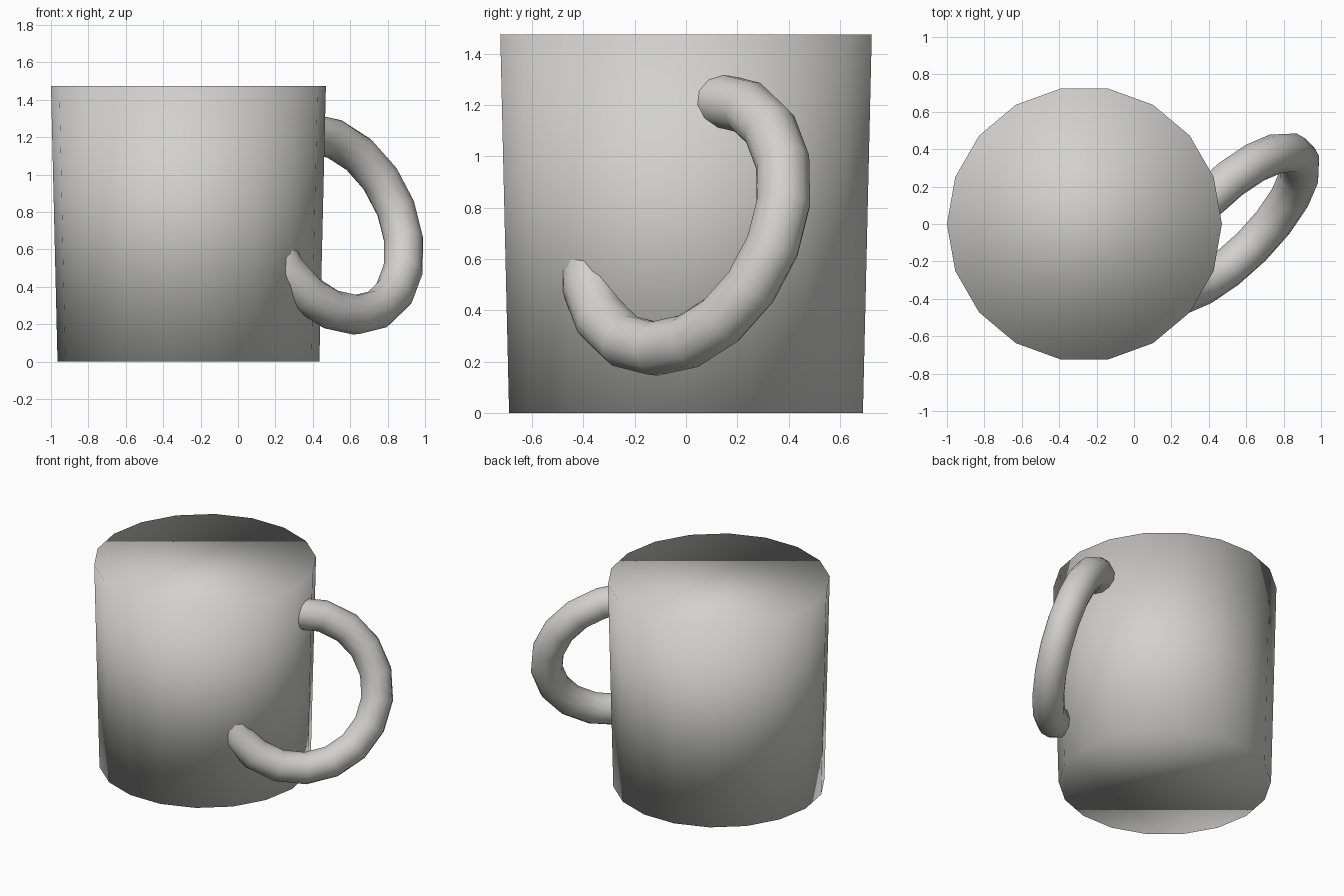
import bpy
from math import radians
from mathutils import Matrix, Vector

default = bpy.data.objects.get("Cube")
if default:
    bpy.data.objects.remove(default, do_unlink=True)

# Single pale grey material
grey = bpy.data.materials.new("pale_grey")
grey.use_nodes = True
colour = (0.64, 0.635, 0.625, 1.0)
grey.diffuse_color = colour
grey.node_tree.nodes["Principled BSDF"].inputs["Base Color"].default_value = colour


def finish(name):
    """Name the active object, colour it and smooth every face."""
    obj = bpy.context.object
    obj.name = name
    obj.data.materials.append(grey)
    bpy.ops.object.shade_smooth()
    return obj


# Mug body: closed cylinder, slightly wider at the top
height = 1.475
bpy.ops.mesh.primitive_cone_add(
    vertices=18, radius1=0.70, radius2=0.735, depth=height,
    end_fill_type='NGON', location=(-0.265, 0, height / 2),
    rotation=(0, 0, radians(90)))
finish("mug_body")

# Handle: tilted ring sunk into the side of the body
bpy.ops.mesh.primitive_torus_add(
    major_segments=18, minor_segments=12,
    major_radius=0.515, minor_radius=0.107)
handle = finish("handle")
axis = Vector((0.666, -0.666, 0.336)).normalized()
up = (Vector((0, 0, 1)) - axis * axis.z).normalized()
side = axis.cross(up)
turn = Matrix((up, side, axis)).transposed().to_4x4()
handle.matrix_world = Matrix.Translation((0.506, 0, 0.735)) @ turn
